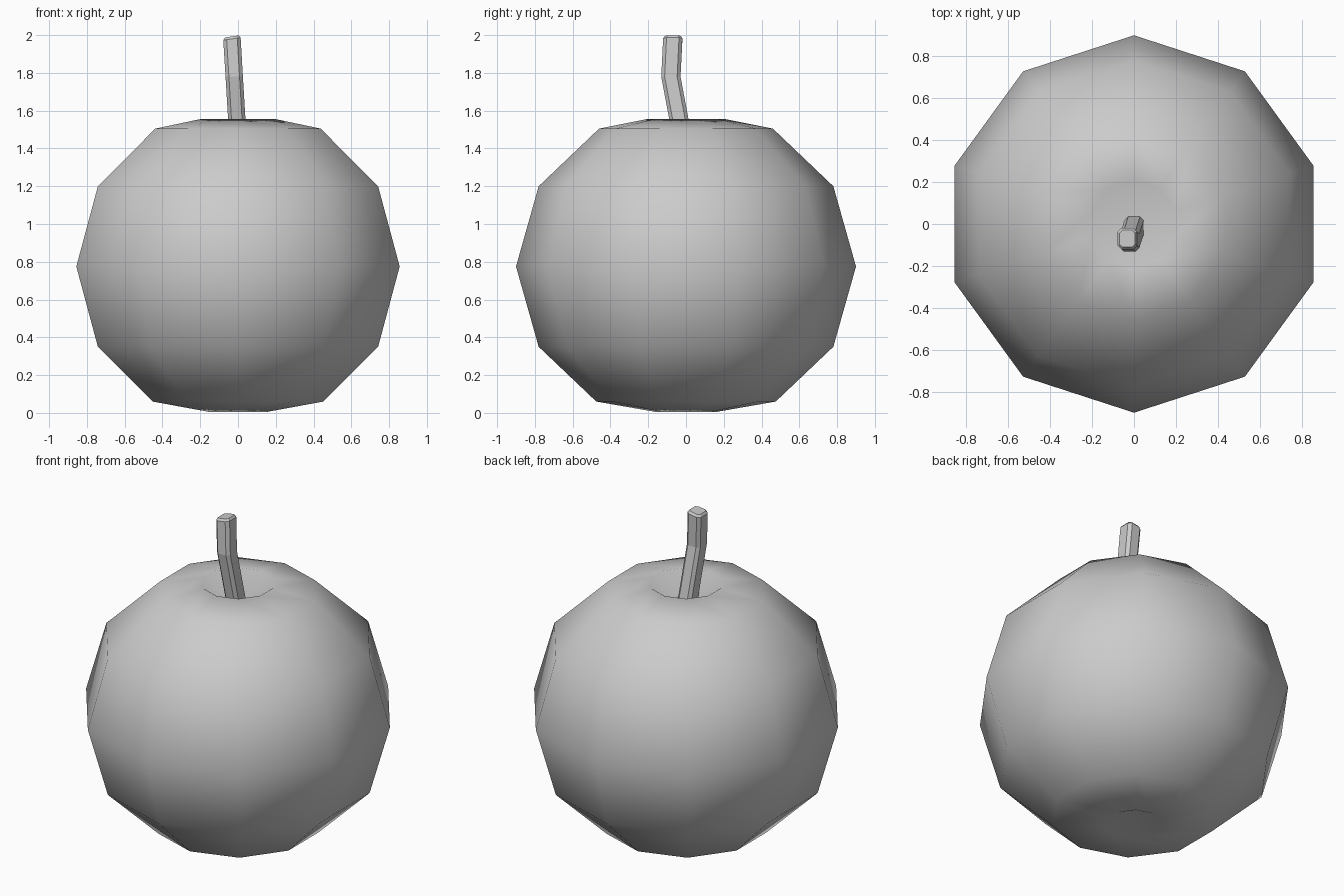
import bpy, bmesh
from math import sin, cos, pi
from mathutils import Vector

if "Cube" in bpy.data.objects:
    bpy.data.objects.remove(bpy.data.objects["Cube"])

grey = bpy.data.materials.new("plain grey")
grey.use_nodes = True
grey.diffuse_color = (0.6, 0.6, 0.6, 1)
grey.node_tree.nodes["Principled BSDF"].inputs["Base Color"].default_value = (0.6, 0.6, 0.6, 1)


def finish(name, bm, smooth):
    bmesh.ops.recalc_face_normals(bm, faces=bm.faces)
    for face in bm.faces:
        face.smooth = smooth
    mesh = bpy.data.meshes.new(name)
    bm.to_mesh(mesh)
    bm.free()
    mesh.materials.append(grey)
    obj = bpy.data.objects.new(name, mesh)
    bpy.context.collection.objects.link(obj)
    return obj


def bridge(bm, lower, upper):
    n = len(lower)
    for i in range(n):
        j = (i + 1) % n
        bm.faces.new((lower[i], lower[j], upper[j], upper[i]))


def fan(bm, ring, tip):
    for i in range(len(ring)):
        bm.faces.new((ring[i], ring[(i + 1) % len(ring)], tip))


# Fruit body: ten-sided lathe, dimpled at both poles
SIDES = 10
profile = [(0.16, 0.005), (0.475, 0.06), (0.78, 0.35), (0.9, 0.775),
           (0.78, 1.2), (0.46, 1.505), (0.21, 1.555)]
bm = bmesh.new()
rings = []
for r, z in profile:
    rings.append([bm.verts.new((r * sin(2 * pi * i / SIDES),
                                r * cos(2 * pi * i / SIDES), z))
                  for i in range(SIDES)])
for lower, upper in zip(rings, rings[1:]):
    bridge(bm, lower, upper)
fan(bm, rings[0], bm.verts.new((0, 0, 0.08)))
fan(bm, rings[-1], bm.verts.new((0, 0, 1.41)))
finish("fruit_body", bm, True)

# Stem: bent square bar with chamfered corners and a chamfered tip
HALF_X, HALF_Y, CUT = 0.046, 0.051, 0.018
corners = []
for sx, sy in ((1, 1), (-1, 1), (-1, -1), (1, -1)):
    pair = [(sx * HALF_X, sy * (HALF_Y - CUT)), (sx * (HALF_X - CUT), sy * HALF_Y)]
    corners += pair if sx * sy > 0 else pair[::-1]
path = [((0.004, -0.005, 1.38), 1), ((-0.02, -0.08, 1.78), 1),
        ((-0.032, -0.07, 1.98), 1), ((-0.032, -0.07, 1.993), 0.8)]
bm = bmesh.new()
rings = []
for level, (centre, scale) in enumerate(path):
    tilt = 0.15 if level > 1 else 0
    rings.append([bm.verts.new(Vector(centre) + Vector((x * scale, y * scale, x * scale * tilt)))
                  for x, y in corners])
for lower, upper in zip(rings, rings[1:]):
    bridge(bm, lower, upper)
bm.faces.new(rings[0])
bm.faces.new(rings[-1])
finish("stem", bm, False)
